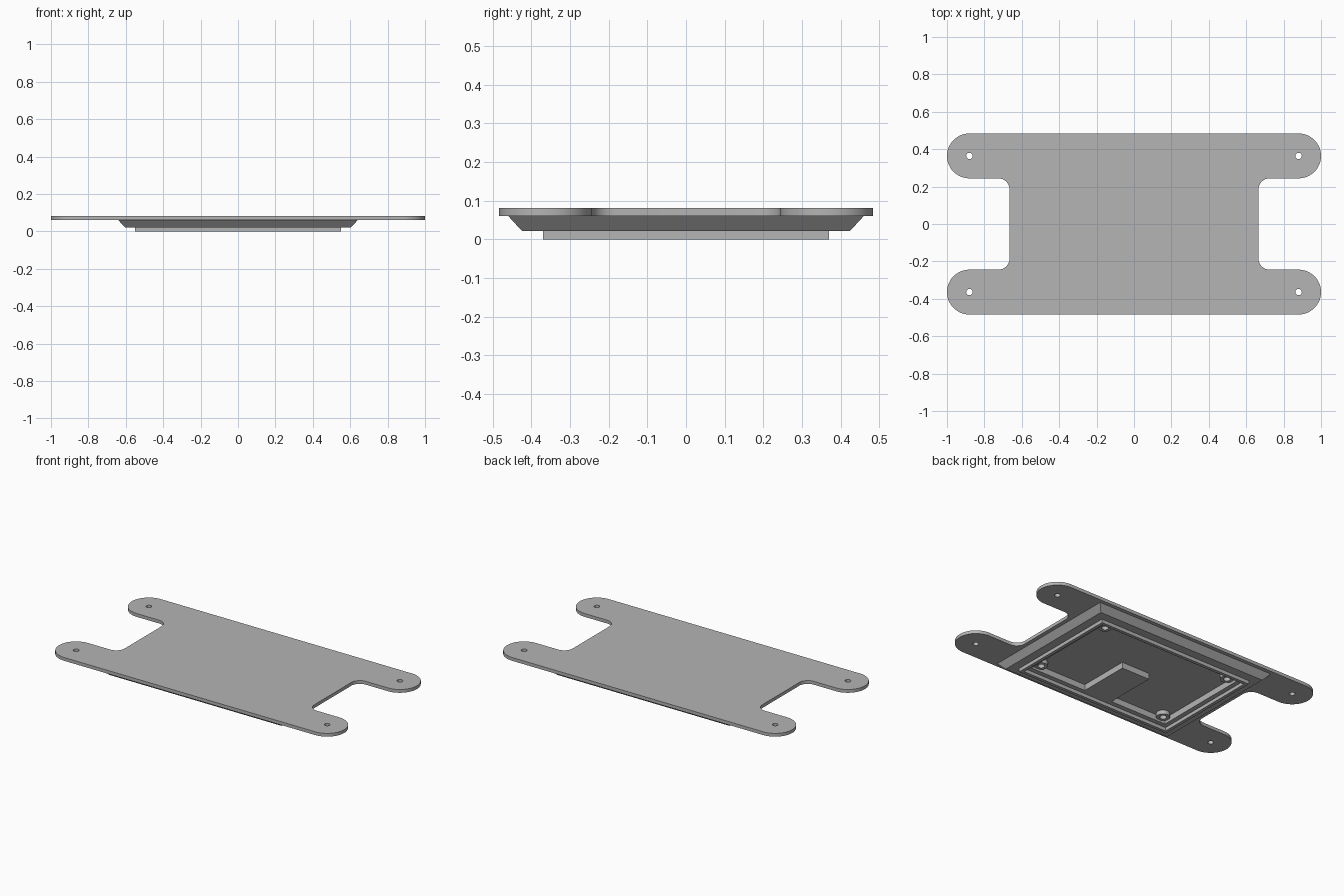
import bpy, bmesh
from math import cos, sin, radians, pi

if "Cube" in bpy.data.objects:
    bpy.data.objects.remove(bpy.data.objects["Cube"], do_unlink=True)

grey = bpy.data.materials.new("plain grey")
grey.use_nodes = True
colour = (0.46, 0.46, 0.46, 1)
grey.diffuse_color = colour
grey.node_tree.nodes["Principled BSDF"].inputs["Base Color"].default_value = colour


def finish(bm, name, smooth=False):
    bmesh.ops.recalc_face_normals(bm, faces=bm.faces[:])
    mesh = bpy.data.meshes.new(name)
    bm.to_mesh(mesh)
    bm.free()
    mesh.materials.append(grey)
    obj = bpy.data.objects.new(name, mesh)
    bpy.context.collection.objects.link(obj)
    if smooth:
        bpy.ops.object.select_all(action="DESELECT")
        obj.select_set(True)
        bpy.context.view_layer.objects.active = obj
        bpy.ops.object.shade_smooth_by_angle(angle=radians(30))
    return obj


def arc(cx, cy, r, start, end, steps):
    angles = [radians(start + (end - start) * i / steps) for i in range(steps + 1)]
    return [(cx + r * cos(a), cy + r * sin(a)) for a in angles]


def rectangle(hx, hy):
    return [(hx, hy), (-hx, hy), (-hx, -hy), (hx, -hy)]


def closed_ring(name, sections, smooth=False):
    """Join a closed cycle of (outline, z) sections into a solid ring."""
    bm = bmesh.new()
    loops = [[bm.verts.new((x, y, z)) for x, y in pts] for pts, z in sections]
    for a, b in zip(loops, loops[1:] + loops[:1]):
        for i in range(len(a)):
            j = (i + 1) % len(a)
            bm.faces.new((a[i], a[j], b[j], b[i]))
    return finish(bm, name, smooth)


# Mounting plate: four rounded ears with a screw hole in each
EAR_X, EAR_Y, EAR_R = 0.88, 0.364, 0.12
PLATE_Z, PLATE_THICK = 0.06, 0.021
quarter = arc(0.725, 0.184, 0.06, 180, 90, 8) + arc(EAR_X, EAR_Y, EAR_R, -90, 90, 24)
outline = (quarter
           + [(-x, y) for x, y in reversed(quarter)]
           + [(-x, -y) for x, y in quarter]
           + [(x, -y) for x, y in reversed(quarter)])
corners = [(sx, sy) for sx in (1, -1) for sy in (1, -1)]
holes = [arc(sx * EAR_X, sy * EAR_Y, 0.017, 0, 345, 23) for sx, sy in corners]

bm = bmesh.new()
for pts in [outline] + holes:
    verts = [bm.verts.new((x, y, PLATE_Z)) for x, y in pts]
    for i, v in enumerate(verts):
        bm.edges.new((v, verts[(i + 1) % len(verts)]))
bmesh.ops.triangle_fill(bm, edges=bm.edges[:], use_beauty=True)
top = bmesh.ops.extrude_face_region(bm, geom=bm.faces[:])["geom"]
bmesh.ops.translate(bm, vec=(0, 0, PLATE_THICK),
                    verts=[g for g in top if isinstance(g, bmesh.types.BMVert)])
finish(bm, "mounting_plate", True)

# Underside tray: sloped outer wall, thin rim, ledge and open pocket
profile = [(0.64, 0.46, 0.06), (0.605, 0.425, 0.022), (0.55, 0.37, 0.022), (0.55, 0.37, 0),
           (0.53, 0.35, 0), (0.53, 0.35, 0.022), (0.5, 0.32, 0.022), (0.5, 0.32, 0.06)]
closed_ring("tray_frame", [(rectangle(hx, hy), z) for hx, hy, z in profile])

# Tongue reaching from the front pocket wall to the middle
bm = bmesh.new()
bmesh.ops.create_cube(bm, size=1)
for v in bm.verts:
    v.co = (v.co.x * 0.2, -0.1525 + v.co.y * 0.335, 0.041 + v.co.z * 0.038)
finish(bm, "pocket_tongue")

# Hollow screw bosses in the pocket corners
for n, (sx, sy) in enumerate(corners, 1):
    outer, inner = [arc(sx * 0.457, sy * 0.285, r, 0, 345, 23) for r in (0.04, 0.02)]
    closed_ring(f"screw_boss_{n}",
                [(outer, 0.06), (outer, 0.035), (inner, 0.035), (inner, 0.06)], True)
